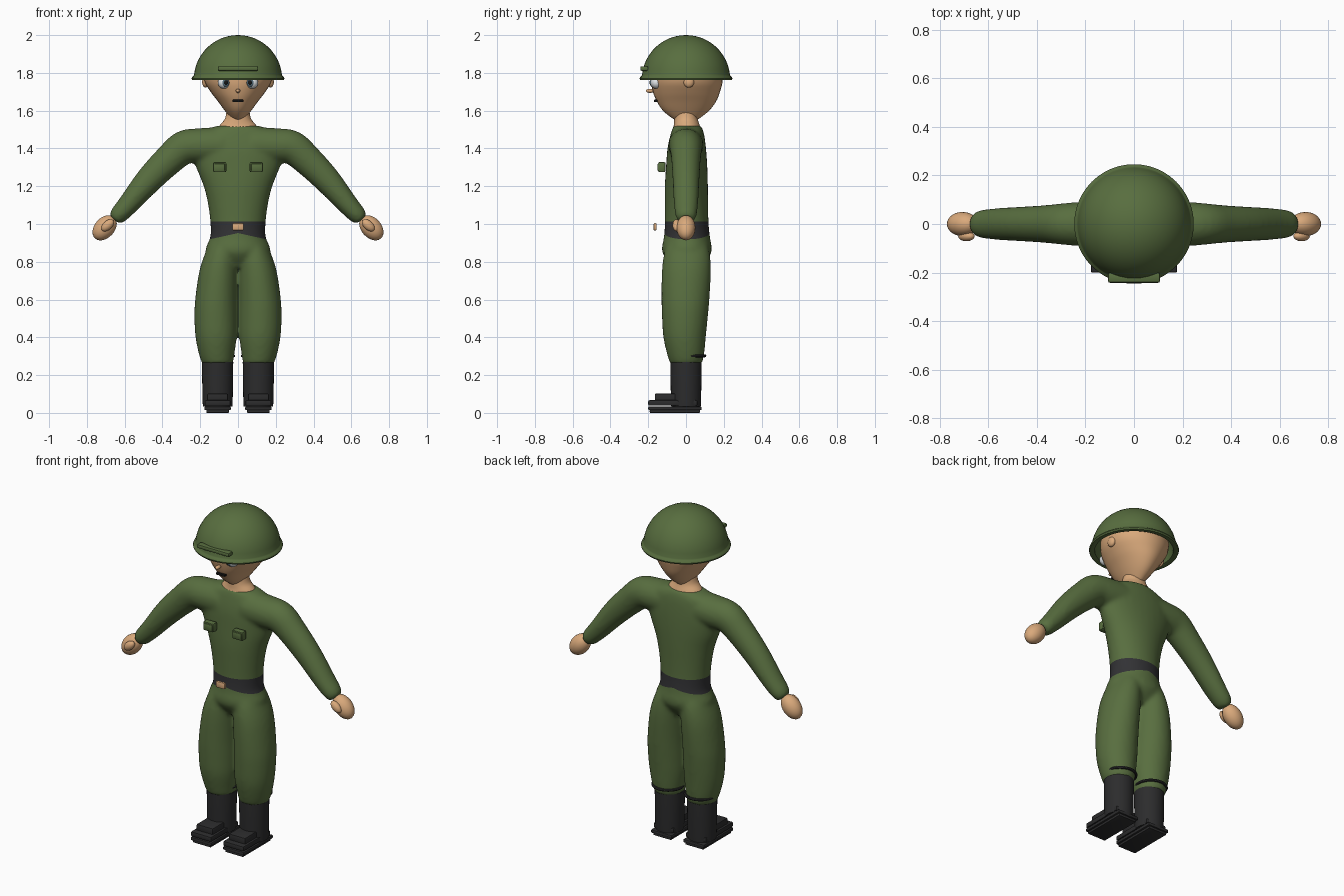
import bpy, bmesh, math
from mathutils import Vector, Matrix

if "Cube" in bpy.data.objects:
    bpy.data.objects.remove(bpy.data.objects["Cube"])


def material(name, rgb):
    m = bpy.data.materials.new(name)
    m.diffuse_color = (*rgb, 1)
    m.use_nodes = True
    m.node_tree.nodes["Principled BSDF"].inputs["Base Color"].default_value = m.diffuse_color
    return m


GREEN = material("olive_green", (0.098, 0.156, 0.05))
SKIN = material("skin", (0.70, 0.40, 0.20))
BLACK = material("boot_black", (0.025, 0.025, 0.026))
BELT = material("belt_grey", (0.032, 0.032, 0.035))
WHITE = material("eye_white", (0.75, 0.78, 0.8))
IRIS = material("iris_grey", (0.10, 0.17, 0.22))
DARK = material("pupil_black", (0.008, 0.008, 0.008))


def finish(name, bm, mat, smooth=True):
    bmesh.ops.recalc_face_normals(bm, faces=bm.faces)
    me = bpy.data.meshes.new(name)
    bm.to_mesh(me)
    bm.free()
    ob = bpy.data.objects.new(name, me)
    bpy.context.collection.objects.link(ob)
    me.materials.append(mat)
    if smooth:
        bpy.ops.object.select_all(action='DESELECT')
        ob.select_set(True)
        bpy.context.view_layer.objects.active = ob
        bpy.ops.object.shade_smooth_by_angle(angle=math.radians(40))
    return ob


def refine(keys, steps=4):
    """Catmull-Rom interpolation of number tuples."""
    out = []
    for i in range(len(keys) - 1):
        p = [keys[max(0, min(len(keys) - 1, i + k))] for k in (-1, 0, 1, 2)]
        for s in range(steps):
            t = s / steps
            out.append(tuple(0.5 * (2 * b + (c - a) * t + (2 * a - 5 * b + 4 * c - d) * t * t
                                    + (3 * b - a - 3 * c + d) * t ** 3) for a, b, c, d in zip(*p)))
    return out + [keys[-1]]


def loft(bm, rings, n=32):
    """Skin over rings given as (centre, axis_a, axis_b)."""
    loops = [[bm.verts.new(c + a * math.cos(2 * math.pi * i / n) + b * math.sin(2 * math.pi * i / n))
              for i in range(n)] for c, a, b in rings]
    faces = [bm.faces.new(loops[0][::-1]), bm.faces.new(loops[-1])]
    for p, q in zip(loops, loops[1:]):
        faces += [bm.faces.new((p[i], p[(i + 1) % n], q[(i + 1) % n], q[i])) for i in range(n)]
    bmesh.ops.recalc_face_normals(bm, faces=faces)


def upright(keys):
    """Horizontal ellipses from (z, x, half_width, y_front, y_back)."""
    return [(Vector((x, (f + b) / 2, z)), Vector((w, 0, 0)), Vector((0, (b - f) / 2, 0)))
            for z, x, w, f, b in refine(keys)]


def ball(name, loc, size, mat, tilt=0.0):
    bm = bmesh.new()
    bmesh.ops.create_uvsphere(bm, u_segments=24, v_segments=14, radius=1,
                              matrix=Matrix.Translation(loc) @ Matrix.Rotation(tilt, 4, 'Y')
                              @ Matrix.Diagonal((*size, 1)))
    return finish(name, bm, mat)


def box(name, x, y, z, mat, bevel=0.006):
    """Bevelled block between (min, max) pairs."""
    bm = bmesh.new()
    c = [(a + b) / 2 for a, b in (x, y, z)]
    s = [b - a for a, b in (x, y, z)]
    bmesh.ops.create_cube(bm, size=1, matrix=Matrix.Translation(c) @ Matrix.Diagonal((*s, 1)))
    bmesh.ops.bevel(bm, geom=bm.edges[:], offset=bevel, segments=2, affect='EDGES', profile=0.5)
    return finish(name, bm, mat)


def spin(name, profile, centre, mat, n=48, closed=True):
    """Closed (radius, z) profile revolved round an upright axis."""
    bm = bmesh.new()
    vs = [bm.verts.new((r, 0, z)) for r, z in profile]
    pairs = list(zip(vs, vs[1:])) + ([(vs[-1], vs[0])] if closed else [])
    geom = vs + [bm.edges.new(p) for p in pairs]
    bmesh.ops.spin(bm, geom=geom, cent=(0, 0, 0), axis=(0, 0, 1), angle=2 * math.pi, steps=n)
    bmesh.ops.remove_doubles(bm, verts=bm.verts, dist=1e-4)
    bmesh.ops.translate(bm, verts=bm.verts, vec=centre)
    return finish(name, bm, mat)


# Uniform: torso, arms and trouser legs fused into one smooth skin
bm = bmesh.new()
loft(bm, upright([
    (0.77, 0, 0.10, -0.07, 0.08), (0.85, 0, 0.172, -0.126, 0.135), (0.93, 0, 0.147, -0.117, 0.127),
    (1.0, 0, 0.146, -0.112, 0.12), (1.1, 0, 0.158, -0.112, 0.117), (1.2, 0, 0.182, -0.112, 0.116),
    (1.3, 0, 0.222, -0.106, 0.113), (1.4, 0, 0.25, -0.098, 0.106), (1.48, 0, 0.21, -0.08, 0.095),
    (1.52, 0, 0.11, -0.066, 0.08)]))
for s in (-1, 1):
    keys = refine([(0.08, 1.415, 0.10, 0.095), (0.2, 1.415, 0.092, 0.092), (0.285, 1.405, 0.09, 0.086),
                   (0.36, 1.345, 0.082, 0.078), (0.47, 1.235, 0.072, 0.071), (0.58, 1.105, 0.056, 0.064),
                   (0.635, 1.045, 0.047, 0.055), (0.655, 1.022, 0.032, 0.04)])
    rings = []
    for i, (x, z, r, ry) in enumerate(keys):
        p, q = keys[max(0, i - 1)], keys[min(len(keys) - 1, i + 1)]
        d = Vector((q[0] - p[0], 0, q[1] - p[1])).normalized()
        rings.append((Vector((s * x, 0, z)), Vector((-s * d.z, 0, d.x)) * r, Vector((0, ry, 0))))
    loft(bm, rings)
    loft(bm, upright([
        (0.26, s * 0.108, 0.082, -0.085, 0.085), (0.31, s * 0.113, 0.094, -0.1, 0.096),
        (0.4, s * 0.116, 0.109, -0.12, 0.105), (0.5, s * 0.118, 0.113, -0.127, 0.115),
        (0.6, s * 0.116, 0.111, -0.13, 0.124), (0.75, s * 0.103, 0.102, -0.128, 0.132),
        (0.85, s * 0.086, 0.086, -0.115, 0.125), (0.92, s * 0.07, 0.068, -0.09, 0.1)]))
uniform = finish("uniform", bm, GREEN, False)
mod = uniform.modifiers.new("fuse", 'REMESH')
mod.mode, mod.voxel_size = 'VOXEL', 0.011
mod = uniform.modifiers.new("soften", 'SMOOTH')
mod.factor, mod.iterations = 0.5, 8
fused = bpy.data.meshes.new_from_object(uniform.evaluated_get(bpy.context.evaluated_depsgraph_get()))
bpy.data.objects.remove(uniform)

# Belt: cut lines round the waist, faces between them coloured
bm = bmesh.new()
bm.from_mesh(fused)
TOP, LOW, SLOPE = 1.012, 0.952, 0.22
for co, no in (((0, 0, TOP), (0, 0, 1)), ((0, 0, LOW), (SLOPE, 0, 1)), ((0, 0, LOW), (-SLOPE, 0, 1))):
    near = [f for f in bm.faces if abs(f.calc_center_median().x) < 0.25
            and 0.85 < f.calc_center_median().z < 1.1]
    geom = near + list({e for f in near for e in f.edges}) + list({v for f in near for v in f.verts})
    bmesh.ops.bisect_plane(bm, geom=geom, plane_co=co, plane_no=Vector(no).normalized(), dist=1e-5)
for f in bm.faces:
    c = f.calc_center_median()
    f.material_index = int(abs(c.x) < 0.25 and LOW - SLOPE * abs(c.x) < c.z < TOP)
uniform = finish("uniform", bm, GREEN)
uniform.data.materials.append(BELT)
box("buckle", (-0.03, 0.03), (-0.172, -0.155), (0.966, 1.004), SKIN)

# Neck and head
for name, keys in (
    ("neck", [(1.49, 0, 0.12, -0.072, 0.085), (1.525, 0, 0.095, -0.064, 0.072),
              (1.56, 0, 0.068, -0.062, 0.062), (1.62, 0, 0.058, -0.058, 0.058)]),
    ("head", [(1.54, 0, 0.012, -0.03, 0.03), (1.555, 0, 0.034, -0.065, 0.065),
              (1.6, 0, 0.07, -0.122, 0.122), (1.65, 0, 0.107, -0.155, 0.16),
              (1.7, 0, 0.145, -0.175, 0.18), (1.76, 0, 0.18, -0.186, 0.194),
              (1.83, 0, 0.18, -0.175, 0.185), (1.9, 0, 0.11, -0.11, 0.11)])):
    bm = bmesh.new()
    loft(bm, upright(keys))
    finish(name, bm, SKIN)

# Face
for s, side in ((-1, "right"), (1, "left")):
    ball(f"{side}_eye", (s * 0.073, -0.157, 1.748), (0.034, 0.03, 0.032), WHITE)
    ball(f"{side}_iris", (s * 0.066, -0.178, 1.748), (0.02, 0.013, 0.022), IRIS)
    ball(f"{side}_pupil", (s * 0.064, -0.186, 1.749), (0.011, 0.008, 0.013), DARK)
    ball(f"{side}_ear", (s * 0.172, 0.015, 1.752), (0.018, 0.028, 0.03), SKIN)
ball("nose", (0, -0.19, 1.705), (0.012, 0.022, 0.011), SKIN)
box("mouth", (-0.029, 0.029), (-0.17, -0.15), (1.645, 1.658), DARK, 0.003)

# Helmet: hollow dome with a flared rim, and a front bar
R, ri = 0.234, 0.215
outer = [(R * math.sin(a), 1.766 + R * math.cos(a)) for a in [math.radians(i * 7) for i in range(13)]]
inner = [(ri * math.sin(a), 1.766 + ri * math.cos(a)) for a in [math.radians(i * 10) for i in range(9, -1, -1)]]
rim = [(0.236, 1.783), (0.243, 1.778), (0.246, 1.77), (0.243, 1.762), (0.225, 1.762)]
spin("helmet", outer + rim + inner, (0, 0, 0), GREEN, closed=False)
box("helmet_bar", (-0.107, 0.107), (-0.242, -0.2), (1.811, 1.835), GREEN, 0.008)

for s, side in ((-1, "right"), (1, "left")):
    # Hands
    ball(f"{side}_hand", (s * 0.706, 0, 0.98), (0.076, 0.05, 0.053), SKIN, s * math.radians(48))
    ball(f"{side}_thumb", (s * 0.69, -0.05, 0.993), (0.04, 0.021, 0.024), SKIN, s * math.radians(42))
    # Chest pockets
    x = s * 0.097
    box(f"{side}_pocket", (x - 0.035, x + 0.035), (-0.147, -0.108), (1.274, 1.328), GREEN, 0.008)
    box(f"{side}_pocket_flap", (x - 0.028, x + 0.028), (-0.151, -0.14), (1.282, 1.32), GREEN, 0.004)
    # Boots
    x = s * 0.108
    spin(f"{side}_boot_shaft", [(0, 0.035), (0.078, 0.035), (0.08, 0.07), (0.083, 0.27), (0, 0.27)],
         (x, 0, 0), BLACK, 32, False)
    ring = [(0.085 + 0.008 * math.cos(i * math.pi / 4), 0.302 + 0.008 * math.sin(i * math.pi / 4))
            for i in range(8)]
    spin(f"{side}_boot_top_ring", ring, (x, 0.015, 0), BLACK, 32)
    box(f"{side}_boot_toe", (x - 0.055, x + 0.055), (-0.165, 0.02), (0.06, 0.102), BLACK)
    box(f"{side}_boot_foot", (x - 0.068, x + 0.068), (-0.2, 0.06), (0.038, 0.067), BLACK)
    box(f"{side}_boot_sole", (x - 0.07, x + 0.07), (-0.2, 0.083), (0.014, 0.034), BLACK)
    box(f"{side}_boot_tread", (x - 0.06, x + 0.06), (-0.192, 0.075), (0.0, 0.016), BLACK, 0.004)
